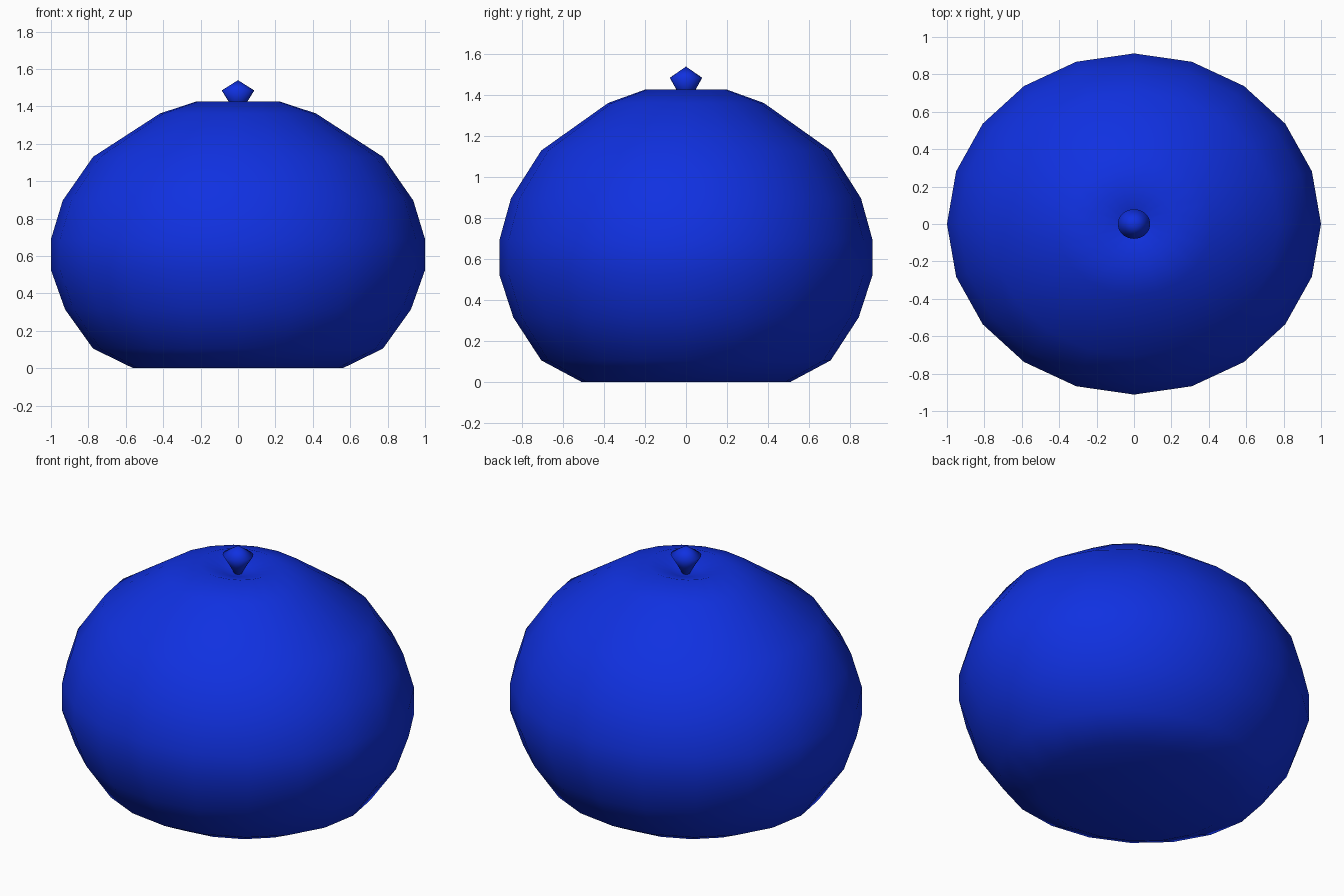
import bpy, bmesh
from math import cos, sin, tau

if "Cube" in bpy.data.objects:
    bpy.data.objects.remove(bpy.data.objects["Cube"])

SIDES = 20        # low-poly rings
DEPTH = 0.912     # slightly flattened front to back

blue = bpy.data.materials.new("blue")
blue.diffuse_color = (0.005, 0.03, 0.75, 1)
blue.use_nodes = True
blue.node_tree.nodes["Principled BSDF"].inputs["Base Color"].default_value = blue.diffuse_color


def lathe(name, profile):
    """Spin (radius, z) points into a closed smooth oval solid; radius 0 is a pole."""
    bm = bmesh.new()
    rings = []
    for r, z in profile:
        count = SIDES if r else 1
        rings.append([bm.verts.new((r * cos(tau * i / SIDES), r * DEPTH * sin(tau * i / SIDES), z))
                      for i in range(count)])
    for low, high in zip(rings, rings[1:]):
        for i in range(SIDES):
            j = (i + 1) % SIDES
            if len(low) == 1:
                bm.faces.new((low[0], high[j], high[i]))
            elif len(high) == 1:
                bm.faces.new((low[i], low[j], high[0]))
            else:
                bm.faces.new((low[i], low[j], high[j], high[i]))
    for f in bm.faces:
        f.smooth = True
    bmesh.ops.recalc_face_normals(bm, faces=bm.faces)
    mesh = bpy.data.meshes.new(name)
    bm.to_mesh(mesh)
    bm.free()
    mesh.materials.append(blue)
    obj = bpy.data.objects.new(name, mesh)
    bpy.context.collection.objects.link(obj)
    return obj


# Squat round body, flat underneath, with a shallow dip on top
lathe("body", [(0, 0), (0.56, 0), (0.775, 0.105), (0.925, 0.315), (1.0, 0.525),
               (1.0, 0.69), (0.937, 0.897), (0.775, 1.13), (0.417, 1.362),
               (0.22, 1.427), (0.08, 1.385), (0, 1.37)])

# Small knob whose neck tapers down into the dip
lathe("top_knob", [(0, 1.36), (0.02, 1.37), (0.05, 1.425), (0.087, 1.485), (0, 1.54)])
